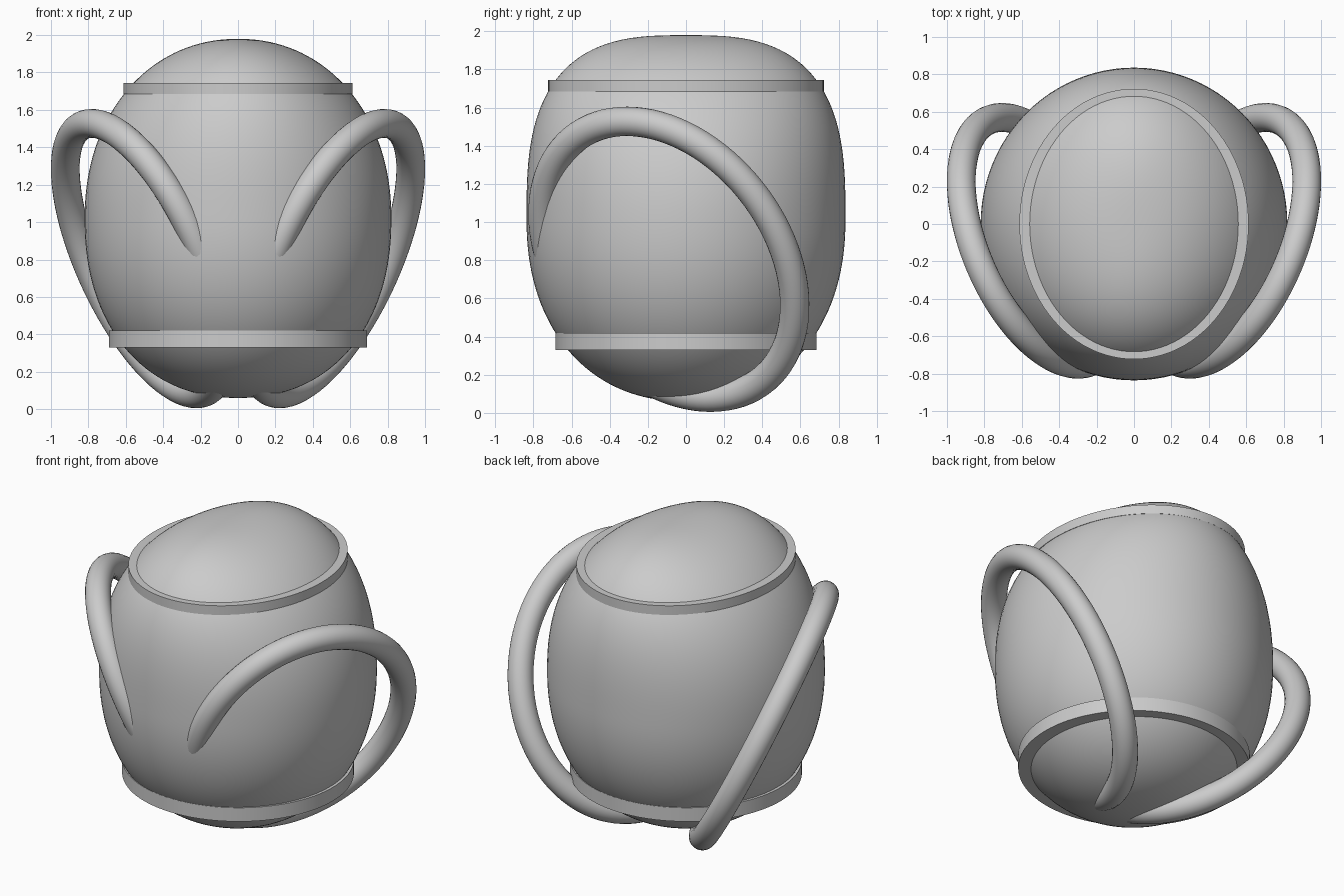
import bpy, math
from mathutils import Vector

if "Cube" in bpy.data.objects:
    bpy.data.objects.remove(bpy.data.objects["Cube"])

TAU = 2 * math.pi


def loft(name, loops, closed, angle=35):
    """Skin a list of equal closed loops; closed joins last to first, otherwise ends are capped."""
    n, m = len(loops[0]), len(loops)
    verts = [p for loop in loops for p in loop]
    faces = []
    for i in range(m if closed else m - 1):
        j = (i + 1) % m
        for k in range(n):
            q = (k + 1) % n
            faces.append((i * n + k, i * n + q, j * n + q, j * n + k))
    if not closed:
        faces.append(tuple(reversed(range(n))))
        faces.append(tuple(range((m - 1) * n, m * n)))
    mesh = bpy.data.meshes.new(name)
    mesh.from_pydata(verts, [], faces)
    mesh.update()
    obj = bpy.data.objects.new(name, mesh)
    bpy.context.collection.objects.link(obj)
    bpy.ops.object.select_all(action='DESELECT')
    obj.select_set(True)
    bpy.context.view_layer.objects.active = obj
    bpy.ops.object.mode_set(mode='EDIT')
    bpy.ops.mesh.select_all(action='SELECT')
    bpy.ops.mesh.normals_make_consistent(inside=False)
    bpy.ops.object.mode_set(mode='OBJECT')
    bpy.ops.object.shade_smooth_by_angle(angle=math.radians(angle))
    return obj


def ellipse(rx, ry, z, n=96):
    return [(rx * math.cos(TAU * k / n), ry * math.sin(TAU * k / n), z) for k in range(n)]


# Body: egg whose top is blunter front to back than side to side
def radius(r, h, power):
    return r * max(1 - abs(h) ** power, 0) ** (1 / power)


sections = []
STEPS = 72
for i in range(STEPS + 1):
    a = math.pi * (0.003 + 0.994 * i / STEPS)
    h = -math.cos(a)
    px, py = (2.1, 2.9) if h > 0 else (2.2, 2.2)
    sections.append(ellipse(radius(0.82, h, px), radius(0.836, h, py), 1.02 + 0.96 * h))
loft("body", sections, False, 60)


# Bands around the lid and the base, inner edges buried in the body
def band(name, rx, ry, z0, z1, depth):
    loft(name, [ellipse(rx, ry, z0), ellipse(rx, ry, z1),
                ellipse(rx - depth, ry - depth, z1), ellipse(rx - depth, ry - depth, z0)], True)


band("lid_band", 0.613, 0.723, 1.685, 1.745, 0.10)
band("base_band", 0.69, 0.685, 0.33, 0.42, 0.12)

# Handles: tilted oval hoops, mirrored left to right
centre = Vector((0.502, -0.09, 0.805))
up, across = Vector((0.28, -0.22, 0.723)), Vector((0.315, 0.622, 0))
normal = up.cross(across).normalized()
hoops = []
for i in range(96):
    t = TAU * i / 96
    point = centre + up * math.cos(t) + across * math.sin(t)
    tangent = (across * math.cos(t) - up * math.sin(t)).normalized()
    side = normal.cross(tangent)
    hoops.append([point + 0.077 * (side * math.cos(TAU * k / 24) + normal * math.sin(TAU * k / 24))
                  for k in range(24)])
handles = loft("handles", hoops, True, 60)
mirror = handles.modifiers.new("mirror", 'MIRROR')
mirror.use_axis[0] = True
mirror.use_mirror_merge = False
